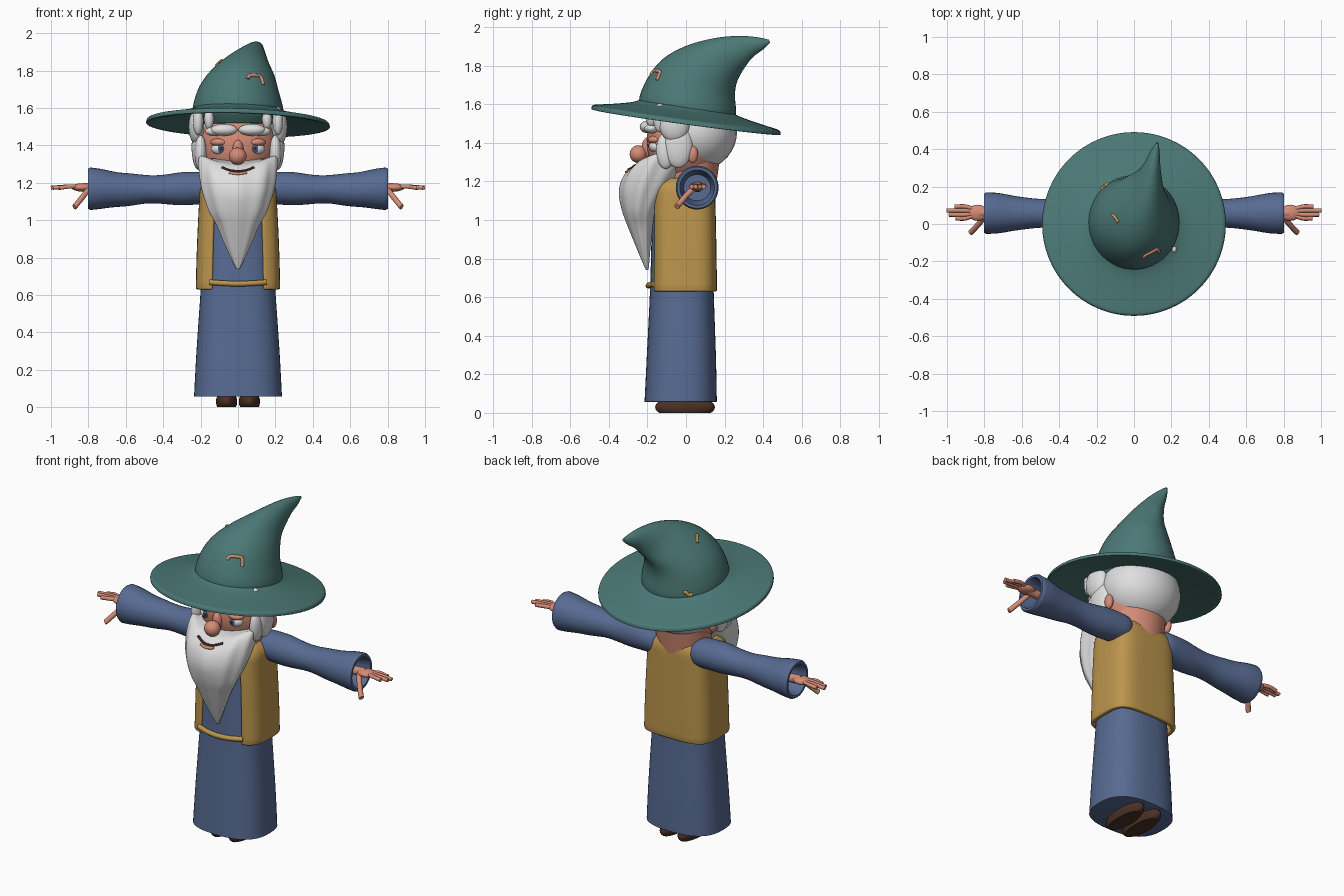
import bpy, bmesh, math
from mathutils import Vector
from mathutils.bvhtree import BVHTree

if "Cube" in bpy.data.objects:
    bpy.data.objects.remove(bpy.data.objects["Cube"])


def material(name, r, g, b):
    m = bpy.data.materials.new(name)
    m.diffuse_color = (r, g, b, 1)
    m.use_nodes = True
    m.node_tree.nodes["Principled BSDF"].inputs["Base Color"].default_value = m.diffuse_color
    return m


TEAL = material("teal felt", .07, .19, .18)
BLUE = material("blue cloth", .095, .145, .285)
GOLD = material("gold cloth", .50, .30, .072)
SKIN = material("skin", .66, .26, .18)
WHITE = material("white hair", .74, .74, .74)
BROWN = material("brown leather", .07, .03, .018)
IRIS = material("iris blue", .07, .13, .28)
DARK = material("dark line", .05, .02, .015)


def finish(name, bm, mat):
    bmesh.ops.recalc_face_normals(bm, faces=bm.faces)
    me = bpy.data.meshes.new(name)
    bm.to_mesh(me)
    bm.free()
    me.materials.append(mat)
    ob = bpy.data.objects.new(name, me)
    bpy.context.collection.objects.link(ob)
    return ob


def spline(rows, k=4):
    """Smoothly interpolated rows of numbers."""
    out = []
    for i in range(len(rows) - 1):
        p0, p1, p2 = rows[max(i - 1, 0)], rows[i], rows[i + 1]
        p3 = rows[min(i + 2, len(rows) - 1)]
        for j in range(k):
            t = j / k
            out.append([.5 * (2 * b + (c - a) * t + (2 * a - 5 * b + 4 * c - d) * t * t
                              + (3 * b - a - 3 * c + d) * t ** 3)
                        for a, b, c, d in zip(p0, p1, p2, p3)])
    return out + [list(rows[-1])]


def loft(name, rows, ring, mat, closed=True, caps=True):
    bm = bmesh.new()
    rings = [[bm.verts.new(p) for p in ring(*r)] for r in rows]
    n = len(rings[0])
    for a, b in zip(rings, rings[1:]):
        for i in range(n if closed else n - 1):
            j = (i + 1) % n
            bm.faces.new((a[i], a[j], b[j], b[i]))
    if caps:
        bm.faces.new(rings[0])
        bm.faces.new(rings[-1])
    return finish(name, bm, mat)


def angles(n, a0=0.0):
    if a0:
        return [a0 + (math.tau - 2 * a0) * i / (n - 1) for i in range(n)]
    return [math.tau * i / n for i in range(n)]


def power(v, n):
    return math.copysign(abs(v) ** (2 / n), v)


def oval(z, w, yf, yb, n=2, a0=0.0):
    """Horizontal superellipse, starting at the front."""
    return [(w * power(math.sin(a), n),
             (yf + yb) / 2 - (yb - yf) / 2 * power(math.cos(a), n), z)
            for a in angles(48, a0)]


def ball(name, c, r, mat, floor=None):
    bm = bmesh.new()
    bmesh.ops.create_uvsphere(bm, u_segments=28, v_segments=18, radius=1)
    for v in bm.verts:
        v.co = Vector([c[i] + r[i] * v.co[i] for i in range(3)])
        if floor is not None:
            v.co.z = max(v.co.z, floor)
    return finish(name, bm, mat)


def tube(name, pts, r, mat, tip=1.0):
    cu = bpy.data.curves.new(name, "CURVE")
    cu.dimensions = "3D"
    cu.bevel_depth, cu.bevel_resolution, cu.use_fill_caps = r, 3, True
    sp = cu.splines.new("POLY")
    path = spline(pts)
    sp.points.add(len(path) - 1)
    for i, (q, p) in enumerate(zip(sp.points, path)):
        q.co = (*p, 1)
        q.radius = tip if i == len(path) - 1 else 1
    tmp = bpy.data.objects.new(name, cu)
    bpy.context.collection.objects.link(tmp)
    bpy.context.view_layer.update()
    bm = bmesh.new()
    bm.from_mesh(tmp.to_mesh())
    bpy.data.objects.remove(tmp)
    return finish(name, bm, mat)


def draw_on(name, target, pts, direction, r, mat):
    """Thin raised line projected on a surface."""
    bm = bmesh.new()
    bm.from_mesh(target.data)
    tree = BVHTree.FromBMesh(bm)
    bm.free()
    d = Vector(direction)
    hits = [tree.ray_cast(Vector(p) - d * 3, d)[0] for p in spline(pts)]
    hits = [h for h in hits if h]
    if len(hits) > 2:
        tube(name, [tuple(h) for h in hits], r, mat)


# robe body
loft("robe", [(.056, .228, -.208, .153)] + spline([
    (.058, .235, -.215, .16), (.3, .222, -.203, .155), (.65, .198, -.186, .143),
    (1.0, .175, -.175, .135), (1.15, .165, -.15, .13), (1.2, .14, -.11, .12)]),
    lambda z, w, f, b: oval(z, w, f, b, 2.6), BLUE)

# open vest
vest = loft("vest", spline([
    (.63, .213, -.163, .148), (.85, .207, -.16, .145), (1.08, .196, -.158, .14),
    (1.17, .188, -.15, .137), (1.21, .15, -.11, .12)]),
    lambda z, w, f, b: oval(z, w, f, b, 4, .42), GOLD, closed=False, caps=False)
sol = vest.modifiers.new("thickness", "SOLIDIFY")
sol.thickness, sol.offset = .026, 0
bev = vest.modifiers.new("soft edge", "BEVEL")
bev.width, bev.segments, bev.angle_limit = .008, 2, math.radians(50)
tube("belt", [(-.15, -.165, .668), (-.08, -.188, .663), (0, -.195, .66),
              (.08, -.188, .663), (.15, -.165, .668)], .015, GOLD)

# neck and head
loft("neck", [(1.14, .15, -.12, .15), (1.24, .165, -.12, .165), (1.36, .17, -.12, .18)], oval, SKIN)
ball("head", (0, -.01, 1.40), (.213, .195, .22), SKIN)
ball("back_hair", (0, .058, 1.46), (.236, .207, .205), WHITE)
ball("nose", (-.002, -.247, 1.342), (.047, .045, .046), SKIN)
ball("nose_bridge", (0, -.195, 1.375), (.03, .035, .055), SKIN)


# beard with soft strands
def beard_ring(z, w, f, b, lift):
    out = []
    for a in angles(64):
        k = 1 + .025 * math.cos(9 * a)
        s = math.sin(a)
        out.append((w * s * k, (f + b) / 2 - (b - f) / 2 * math.cos(a) * k, z + lift * s * s))
    return out


beard = loft("beard", spline([
    (1.305, .17, -.215, -.01, .03), (1.285, .203, -.268, .02, .06), (1.22, .208, -.325, .0, .06),
    (1.14, .193, -.345, -.07, .03), (1.05, .155, -.33, -.14, 0), (.97, .112, -.302, -.165, 0),
    (.87, .07, -.262, -.182, 0), (.78, .029, -.225, -.19, 0), (.74, .008, -.207, -.195, 0)]),
    beard_ring, WHITE)

# mouth
draw_on("lower_lip", beard, [(-.045, 0, 1.254), (0, 0, 1.248), (.045, 0, 1.254)], (0, 1, 0), .008, SKIN)
draw_on("mouth", beard, [(-.085, 0, 1.282), (-.045, 0, 1.267), (0, 0, 1.262), (.045, 0, 1.267),
                         (.085, 0, 1.282)], (0, 1, 0), .007, DARK)

# sleeve rings: x, centre y, centre z, radius
SLEEVE = spline([(.11, .07, 1.17, .05), (.15, .065, 1.17, .085), (.26, .06, 1.17, .088),
                 (.38, .057, 1.165, .08), (.5, .057, 1.165, .077), (.62, .057, 1.163, .09),
                 (.72, .058, 1.167, .107), (.79, .058, 1.168, .111)])
SLEEVE += [[.802, .058, 1.168, .104], [.802, .058, 1.168, .09], [.77, .058, 1.168, .082],
           [.68, .058, 1.168, .07]]

for s, side in ((-1, "left"), (1, "right")):
    # arm and hand
    loft("sleeve_" + side, SLEEVE, lambda x, y, z, r: [
        (s * x, y + r * math.cos(a), z + r * math.sin(a) * (1 + .03 * math.sin(25 * x)))
        for a in angles(32)], BLUE)
    tube("wrist_" + side, [(s * .66, .06, 1.17), (s * .75, .06, 1.17), (s * .83, .06, 1.175)], .026, SKIN)
    ball("palm_" + side, (s * .835, .06, 1.175), (.055, .043, .022), SKIN)
    for i, (y, end) in enumerate(((.03, .955), (.05, .99), (.072, 1.0), (.093, .96))):
        tube(f"finger_{i + 1}_{side}", [(s * .84, .045 + y * .3, 1.176), (s * .9, y, 1.18),
                                        (s * (end - .012), y, 1.174), (s * end, y, 1.173)], .0115, SKIN, .5)
    tube("thumb_" + side, [(s * .80, .04, 1.165), (s * .83, .0, 1.125), (s * .868, -.04, 1.078),
                           (s * .876, -.047, 1.07)], .015, SKIN, .6)
    # shoe
    ball("shoe_" + side, (s * .061, -.005, .03), (.057, .155, .06), BROWN, 0)
    # eye with iris, pupil and lid
    ball("eye_" + side, (s * .096, -.155, 1.382), (.046, .036, .034), WHITE)
    ball("iris_" + side, (s * .092, -.180, 1.383), (.022, .014, .023), IRIS)
    ball("pupil_" + side, (s * .091, -.190, 1.384), (.01, .006, .011), DARK)
    ball("eyelid_" + side, (s * .098, -.158, 1.416), (.05, .04, .023), SKIN)
    ball("ear_" + side, (s * .212, .035, 1.34), (.022, .028, .045), SKIN)
    # eyebrow
    ball("eyebrow_inner_" + side, (s * .075, -.2, 1.483), (.072, .04, .032), WHITE)
    ball("eyebrow_outer_" + side, (s * .125, -.18, 1.475), (.05, .038, .026), WHITE)
    # hair locks in front of the ears
    for i, (c, r) in enumerate((
            ((.222, -.06, 1.5), (.042, .08, .095)), ((.212, -.04, 1.39), (.036, .075, .12)),
            ((.2, -.105, 1.36), (.032, .05, .095)), ((.213, -.135, 1.53), (.028, .035, .075)),
            ((.155, -.18, 1.54), (.026, .03, .055)))):
        ball(f"hair_lock_{i + 1}_{side}", (s * c[0], c[1], c[2]), r, WHITE)

# hat brim, tilted down to the back
loft("hat_brim", spline([
    (.215, 1.605), (.27, 1.577), (.36, 1.555), (.45, 1.538), (.482, 1.531), (.49, 1.518),
    (.48, 1.507), (.38, 1.528), (.2, 1.56)], 3),
    lambda r, h: [(r * math.sin(a), r * -math.cos(a),
                   h + .135 * r * math.cos(a) - .025 * r * math.sin(a)) for a in angles(64)],
    TEAL, caps=False)


# hat crown, bending back to the tip
def crown_ring(cx, w, yf, zf, yb, zb):
    return [(cx + w * math.sin(a), (yf + yb) / 2 - (yb - yf) / 2 * math.cos(a),
             (zf + zb) / 2 + (zf - zb) / 2 * math.cos(a)) for a in angles(48)]


crown = loft("hat_crown", spline([
    (0, .2, -.2, 1.52, .215, 1.50), (0, .243, -.245, 1.61, .258, 1.54),
    (0, .218, -.2, 1.735, .254, 1.64), (.015, .18, -.12, 1.835, .26, 1.70),
    (.04, .127, .0, 1.903, .28, 1.75), (.073, .078, .14, 1.942, .308, 1.795),
    (.095, .046, .27, 1.955, .347, 1.845), (.112, .025, .37, 1.948, .40, 1.885),
    (.124, .006, .43, 1.935, .437, 1.92)]), crown_ring, TEAL)

# worn patches on the hat
draw_on("front_patch", crown, [(.052, 0, 1.755), (.062, 0, 1.772), (.095, 0, 1.774), (.122, 0, 1.765),
                               (.135, 0, 1.725)], (0, 1, 0), .0095, SKIN)
draw_on("top_patch", crown, [(-.115, .05, 0), (-.1, .035, 0), (-.085, .01, 0)], (0, 0, -1), .0085, GOLD)
draw_on("back_patch", crown, [(-.185, .172, 0), (-.16, .197, 0), (-.135, .215, 0)], (0, 0, -1), .011, GOLD)

# smooth shading with sharp edges kept
for ob in bpy.data.objects:
    ob.select_set(ob.type == "MESH")
bpy.context.view_layer.objects.active = vest
bpy.ops.object.shade_smooth_by_angle(angle=math.radians(45))
